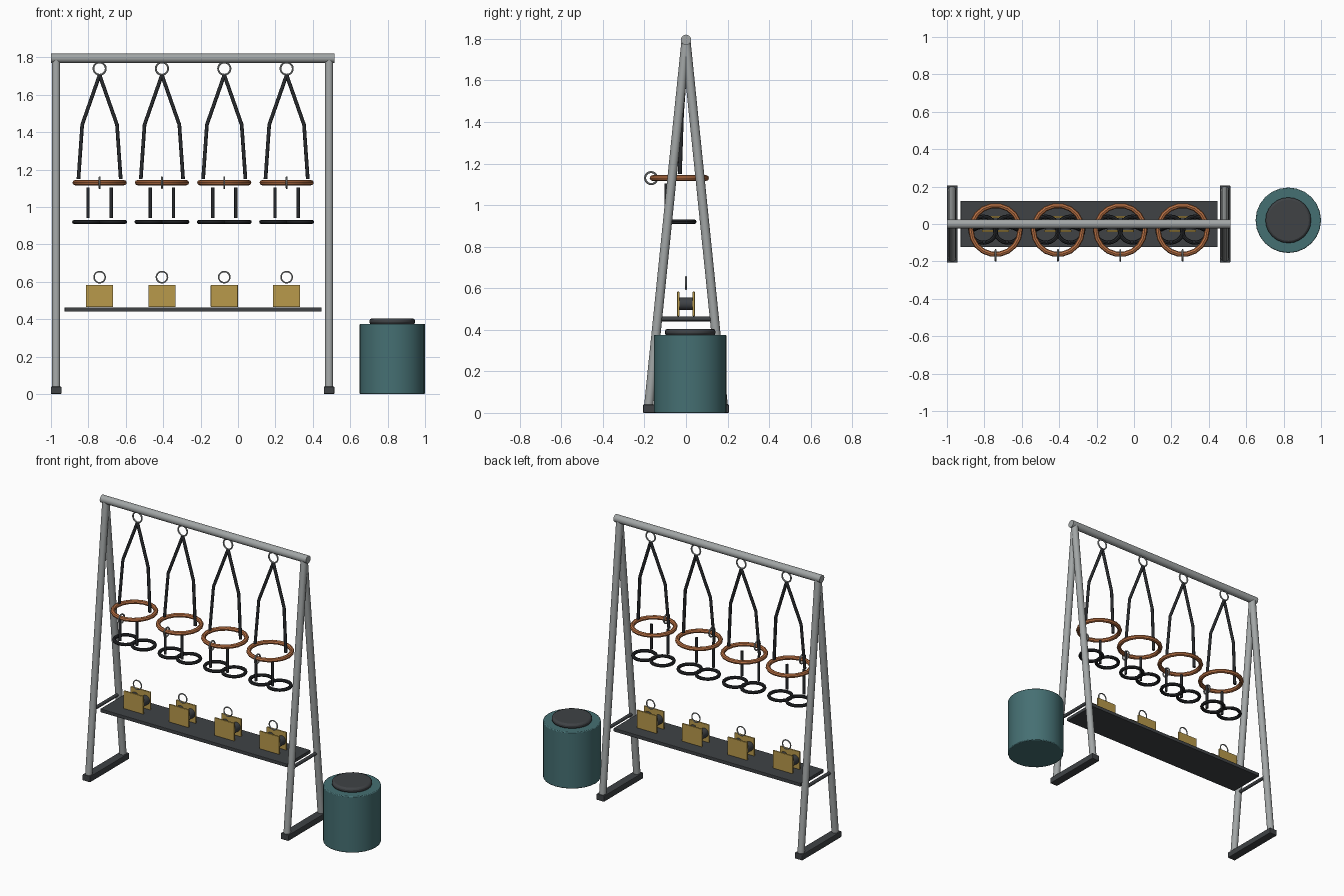
import bpy, math
from mathutils import Vector

if "Cube" in bpy.data.objects:
    bpy.data.objects.remove(bpy.data.objects["Cube"])


def mat(name, rgb):
    m = bpy.data.materials.new(name)
    m.diffuse_color = (*rgb, 1)
    m.use_nodes = True
    m.node_tree.nodes["Principled BSDF"].inputs["Base Color"].default_value = m.diffuse_color
    return m


STEEL = mat("steel", (0.36, 0.38, 0.38))
DARK = mat("dark", (0.05, 0.055, 0.06))
BLACK = mat("black", (0.02, 0.022, 0.025))
COPPER = mat("copper", (0.50, 0.17, 0.06))
BRASS = mat("brass", (0.48, 0.32, 0.07))
TEAL = mat("teal", (0.06, 0.16, 0.17))


def finish(name, m, smooth=True, bevel=0):
    o = bpy.context.object
    o.name = name
    o.data.materials.append(m)
    if bevel:
        b = o.modifiers.new("bevel", 'BEVEL')
        b.width, b.segments = bevel, 2
    if smooth:
        bpy.ops.object.shade_smooth_by_angle(angle=math.radians(40))
    return o


def rod(name, a, b, r, m, n=12, bevel=0):
    a, b = Vector(a), Vector(b)
    d = b - a
    bpy.ops.mesh.primitive_cylinder_add(
        vertices=n, radius=r, depth=d.length, location=(a + b) / 2,
        rotation=d.to_track_quat('Z', 'Y').to_euler())
    return finish(name, m, True, bevel)


def box(name, loc, size, m, bevel=0.003):
    bpy.ops.mesh.primitive_cube_add(size=1, location=loc)
    o = bpy.context.object
    o.scale = size
    bpy.ops.object.transform_apply(location=False, rotation=False, scale=True)
    return finish(name, m, False, bevel)


def ring(name, loc, R, r, m, rot=(0, 0, 0), n=20):
    bpy.ops.mesh.primitive_torus_add(
        major_radius=R, minor_radius=r, major_segments=n, minor_segments=8,
        location=loc, rotation=rot)
    return finish(name, m)


def strap(name, pts, r, m):
    c = bpy.data.curves.new(name, 'CURVE')
    c.dimensions = '3D'
    c.bevel_depth, c.bevel_resolution, c.use_fill_caps = r, 2, True
    s = c.splines.new('POLY')
    s.points.add(len(pts) - 1)
    for p, q in zip(s.points, pts):
        p.co = (*q, 1)
    o = bpy.data.objects.new(name, c)
    bpy.context.collection.objects.link(o)
    c.materials.append(m)


HALF = math.pi / 2

# A-frame stand
rod("top_bar", (-1, 0, 1.795), (0.517, 0, 1.795), 0.025, STEEL, 16)
for x in (-0.972, 0.487):
    for s in (-1, 1):
        rod("frame_leg", (x, s * 0.18, 0.03), (x, 0, 1.79), 0.022, STEEL, 14)
    box("foot", (x, 0, 0.02), (0.057, 0.414, 0.04), DARK, 0.005)
    rod("shelf_rail", (x, -0.135, 0.452), (x, 0.135, 0.452), 0.011, DARK)

# Shelf
box("shelf", (-0.24, 0, 0.452), (1.374, 0.246, 0.023), DARK)

# Four hanging sets, each above a small clamp on the shelf
for i in range(4):
    x = -0.74 + i / 3
    ring("hanger_ring", (x, 0, 1.74), 0.033, 0.005, STEEL, (HALF, 0, 0))
    ring("copper_hoop", (x, -0.032, 1.13), 0.131, 0.014, COPPER, n=18)
    ring("front_ring", (x, -0.168, 1.13), 0.029, 0.005, STEEL, (0, HALF, 0))
    ring("shelf_ring", (x, 0, 0.625), 0.03, 0.004, STEEL, (HALF, 0, 0))
    for s in (-1, 1):
        strap("strap", [(x, 0, 1.705), (x + s * 0.093, -0.02, 1.44),
                        (x + s * 0.113, -0.03, 1.15)], 0.01, BLACK)
        rod("drop_post", (x + s * 0.062, -0.095, 1.105),
            (x + s * 0.062, -0.095, 0.94), 0.009, BLACK)
        ring("lower_loop", (x + s * 0.066, -0.03, 0.92), 0.07, 0.011, BLACK)
        box("clamp_plate", (x, s * 0.037, 0.524), (0.145, 0.011, 0.118), BRASS, 0.002)
        rod("clamp_roller", (x + s * 0.04, -0.033, 0.525),
            (x + s * 0.04, 0.033, 0.525), 0.03, DARK, 16)

# Stool beside the stand
rod("stool_drum", (0.825, 0.02, 0), (0.825, 0.02, 0.375), 0.175, TEAL, 24, 0.005)
rod("stool_cushion", (0.825, 0.02, 0.372), (0.825, 0.02, 0.404), 0.122, DARK, 24, 0.012)
